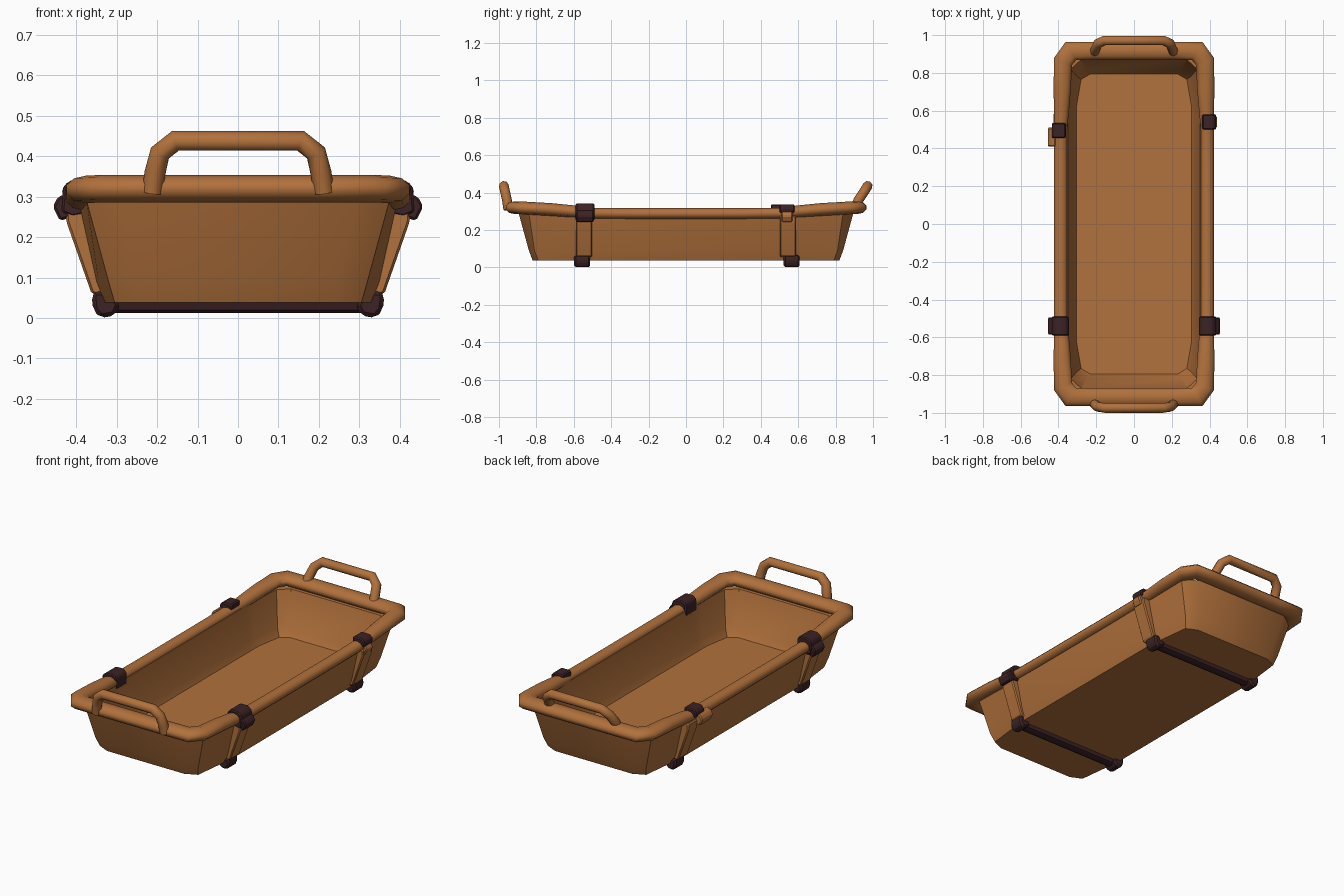
import bpy, bmesh, math
from mathutils import Vector

if "Cube" in bpy.data.objects:
    bpy.data.objects.remove(bpy.data.objects["Cube"])


def material(name, rgb):
    m = bpy.data.materials.new(name)
    m.diffuse_color = (*rgb, 1)
    m.use_nodes = True
    m.node_tree.nodes["Principled BSDF"].inputs["Base Color"].default_value = m.diffuse_color
    return m


TAN = material("tan plastic", (0.44, 0.165, 0.045))
DARK = material("dark brown rubber", (0.045, 0.016, 0.018))


def finish(name, bm, mat, angle=35):
    bmesh.ops.recalc_face_normals(bm, faces=bm.faces)
    me = bpy.data.meshes.new(name)
    bm.to_mesh(me)
    bm.free()
    ob = bpy.data.objects.new(name, me)
    bpy.context.collection.objects.link(ob)
    me.materials.append(mat)
    bpy.ops.object.select_all(action='DESELECT')
    ob.select_set(True)
    bpy.context.view_layer.objects.active = ob
    bpy.ops.object.shade_smooth_by_angle(angle=math.radians(angle))
    return ob


def around(q):
    """Mirror a quarter path (+x, +y) into a closed counter-clockwise loop."""
    half = q + [(-p[0], p[1], *p[2:]) for p in reversed(q)]
    return half + [(p[0], -p[1], *p[2:]) for p in reversed(half)]


def loft(bm, rings, close_rings=False, caps=False):
    vs = [[bm.verts.new(p) for p in r] for r in rings]
    n = len(vs[0])
    for i in range(len(vs) - (0 if close_rings else 1)):
        a, b = vs[i], vs[(i + 1) % len(vs)]
        for j in range(n):
            k = (j + 1) % n
            bm.faces.new((a[j], a[k], b[k], b[j]))
    if caps:
        bm.faces.new(vs[0])
        bm.faces.new(vs[-1])


def prism(name, profile, y0, y1, mat, side=1, bevel=0.006):
    """Extrude an xz profile along y; side = -1 mirrors it in x."""
    bm = bmesh.new()
    loft(bm, [[(side * x, y, z) for x, z in profile] for y in (y0, y1)], caps=True)
    if bevel:
        bmesh.ops.bevel(bm, geom=bm.edges[:], offset=bevel, segments=1, affect='EDGES')
    return finish(name, bm, mat, 25)


# Hollow tub: underside, flared outer wall, lip, inner wall, floor
levels = [
    (0.038, [(.335, .55), (.325, .62), (.305, .79), (.24, .82)]),
    (0.09, [(.355, .55), (.345, .62), (.32, .81), (.25, .84)]),
    (0.292, [(.40, .55), (.39, .62), (.375, .84), (.29, .895)]),
    (0.292, [(.35, .55), (.35, .62), (.335, .82), (.28, .87)]),
    (0.10, [(.322, .55), (.322, .62), (.30, .78), (.25, .815)]),
    (0.06, [(.305, .55), (.305, .62), (.28, .765), (.23, .795)]),
]
bm = bmesh.new()
loft(bm, [around([(x, y, z) for x, y in q]) for z, q in levels], caps=True)
finish("tub", bm, TAN, 35)

# Rolled rim: thin and low along the sides, thick and raised at the ends
# quarter path: x, y, z, half width, half height, outward direction
path = [
    (.388, .30, .288, .036, .029, 1, 0),
    (.388, .50, .290, .036, .029, 1, 0),
    (.384, .60, .300, .042, .032, 1, 0),
    (.380, .72, .310, .048, .034, 1, 0),
    (.376, .86, .318, .050, .034, 1, .4),
    (.335, .915, .320, .050, .034, .6, 1),
    (.22, .917, .320, .050, .034, 0, 1),
    (.08, .917, .320, .050, .034, 0, 1),
]


def mirrored_rim():
    half = path + [(-p[0], *p[1:5], -p[5], p[6]) for p in reversed(path)]
    return half + [(p[0], -p[1], *p[2:6], -p[6]) for p in reversed(half)]


N = 10
rings = []
for x, y, z, w, h, dx, dy in mirrored_rim():
    ring = []
    for k in range(N):
        a = 2 * math.pi * (k + .5) / N
        c, s = math.cos(a), math.sin(a)
        ring.append((x + dx * w * c, y + dy * w * c, z + h * s))
    rings.append(ring)
bm = bmesh.new()
loft(bm, rings, close_rings=True)
finish("rim", bm, TAN, 50)


# Carry handles: bent tubes leaning outward from each end
def handle(name, y_base, y_top, r=0.026):
    pts = [(.212, 0, .31), (.205, .3, .36), (.193, .75, .408), (.155, 1, .438)]
    pts = pts + [(-x, t, z) for x, t, z in reversed(pts)]
    pts = [Vector((x, y_base + (y_top - y_base) * t, z)) for x, t, z in pts]
    lean = Vector((0, y_top - y_base, .12)).cross(Vector((1, 0, 0))).normalized()
    rings = []
    for i, p in enumerate(pts):
        a = (p - pts[i - 1]).normalized() if i else Vector()
        b = (pts[i + 1] - p).normalized() if i < len(pts) - 1 else Vector()
        t = (a + b).normalized()
        u = t.cross(lean).normalized()
        v = t.cross(u).normalized()
        rings.append([p + r * (u * math.cos(k * math.pi / 4) + v * math.sin(k * math.pi / 4))
                      for k in range(8)])
    bm = bmesh.new()
    loft(bm, rings, caps=True)
    finish(name, bm, TAN, 50)


handle("front_handle", -.95, -.974)
handle("back_handle", .90, .972)

# Upright ribs on the side walls above each skid bar
rib = [(.32, .05), (.362, .06), (.425, .24), (.425, .275), (.38, .285)]
for s in (1, -1):
    for y in (-.545, .545):
        prism("side_rib", rib, y - .043, y + .043, TAN, s)

# Dark clamps wrapped over the rim, with outer latch lumps
wrap = [(.345, .262), (.345, .325), (.362, .343), (.41, .343), (.432, .325), (.437, .262), (.41, .25)]
cap = [(.36, .305), (.362, .338), (.42, .338), (.436, .318), (.43, .29)]
lump = [(.41, .25), (.44, .24), (.458, .275), (.445, .30), (.415, .31)]
for s in (1, -1):
    prism("front_clamp", wrap, -.59, -.49, DARK, s)
    prism("front_latch", lump, -.585, -.495, DARK, s)
prism("back_right_clamp", cap, .50, .58, DARK, 1)
prism("back_left_clamp", cap, .455, .535, DARK, -1)
prism("back_left_latch", lump, .41, .51, TAN, -1)
prism("back_right_latch", [(x - .015, z) for x, z in lump], .51, .57, TAN, 1)

# Dark skid bars under the tub with raised block feet
for y in (-.555, .565):
    bm = bmesh.new()
    prof = [(-.03, .04), (-.024, .02), (-.01, .013), (.01, .013), (.024, .02), (.03, .04)]
    loft(bm, [[(x, y + a, z) for a, z in prof] for x in (-.33, .33)], caps=True)
    finish("skid_bar", bm, DARK, 30)
    for s in (1, -1):
        foot = [(.29, .035), (.305, .006), (.34, 0), (.358, .02), (.362, .055), (.352, .07), (.32, .055)]
        prism("skid_foot", foot, y - .043, y + .043, DARK, s, .01)
